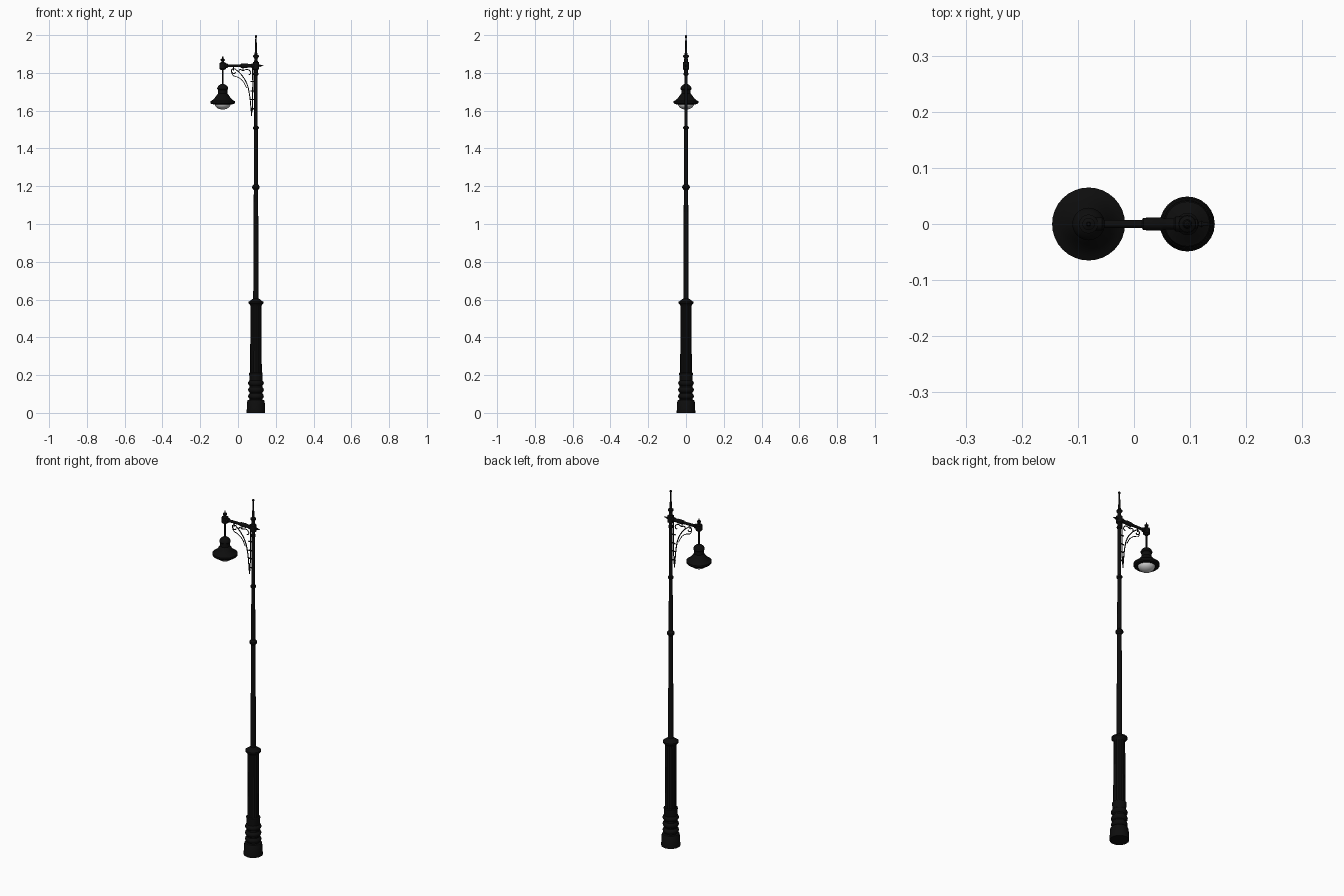
import bpy, bmesh, math
from mathutils import Matrix, Vector

POLE_X, LAMP_X, ARM_Z = 0.095, -0.081, 1.838


def material(name, rgb):
    m = bpy.data.materials.new(name)
    m.diffuse_color = (*rgb, 1)
    return m


BLACK = material("black_iron", (0.004, 0.004, 0.004))
GLASS = material("pale_glass", (0.62, 0.62, 0.62))


def finish(ob, mat, angle=35):
    ob.data.materials.clear()
    ob.data.materials.append(mat)
    bpy.ops.object.select_all(action='DESELECT')
    ob.select_set(True)
    bpy.context.view_layer.objects.active = ob
    bpy.ops.object.shade_smooth_by_angle(angle=math.radians(angle))
    return ob


def lathe(name, profile, loc, mat=BLACK, sides=24, axis='Z', flute=0.0):
    """Revolve (radius, height) points; flute pulls in every second vertex."""
    bm = bmesh.new()
    rings = []
    for r, h in profile:
        ring = []
        for i in range(sides):
            a = 2 * math.pi * i / sides
            rr = r * (1 - flute * (i % 2))
            ring.append(bm.verts.new((rr * math.cos(a), rr * math.sin(a), h)))
        rings.append(ring)
    for lo, hi in zip(rings, rings[1:]):
        for i in range(sides):
            j = (i + 1) % sides
            bm.faces.new((lo[i], lo[j], hi[j], hi[i]))
    bm.faces.new(rings[0][::-1])
    bm.faces.new(rings[-1])
    bmesh.ops.recalc_face_normals(bm, faces=bm.faces)
    if axis == 'X':
        bm.transform(Matrix.Rotation(math.pi / 2, 4, 'Y'))
    me = bpy.data.meshes.new(name)
    bm.to_mesh(me)
    bm.free()
    ob = bpy.data.objects.new(name, me)
    bpy.context.collection.objects.link(ob)
    ob.location = loc
    return finish(ob, mat)


def bar(name, pts, radius):
    """Smooth wrought-iron bar through (x, z) points in the arm's plane."""
    cu = bpy.data.curves.new(name, 'CURVE')
    cu.dimensions = '3D'
    cu.bevel_depth, cu.bevel_resolution = radius, 1
    cu.resolution_u, cu.use_fill_caps = 5, True
    sp = cu.splines.new('BEZIER')
    sp.bezier_points.add(len(pts) - 1)
    for p, (x, z) in zip(sp.bezier_points, pts):
        p.co = (x, 0, z)
        p.handle_left_type = p.handle_right_type = 'AUTO'
    ob = bpy.data.objects.new(name, cu)
    bpy.context.collection.objects.link(ob)
    bpy.ops.object.select_all(action='DESELECT')
    ob.select_set(True)
    bpy.context.view_layer.objects.active = ob
    bpy.ops.object.convert(target='MESH')
    return finish(bpy.context.object, BLACK, 50)


# Stepped base with three rounded rings
base = [(0.049, 0), (0.049, 0.012), (0.046, 0.062), (0.043, 0.068), (0.034, 0.07)]
for z in (0.088, 0.122, 0.158):
    base += [(0.034, z - 0.014), (0.040, z - 0.007), (0.042, z),
             (0.040, z + 0.007), (0.034, z + 0.014)]
base += [(0.034, 0.18), (0.036, 0.205), (0.036, 0.212), (0.030, 0.215)]
lathe("base", base, (POLE_X, 0, 0))

# Fluted lower column and its collar
lathe("lower_column", [(0.031, 0.21), (0.029, 0.575)], (POLE_X, 0, 0), sides=32, flute=0.07)
lathe("column_collar", [(0.029, 0.565), (0.032, 0.572), (0.040, 0.58), (0.040, 0.588),
                        (0.030, 0.594), (0.020, 0.602), (0.015, 0.605)], (POLE_X, 0, 0))

# Tapering shaft with two ring mouldings
lathe("shaft", [(0.0145, 0.60), (0.0115, 1.18), (0.014, 1.183), (0.020, 1.19), (0.020, 1.199),
                (0.014, 1.207), (0.011, 1.21), (0.010, 1.50), (0.015, 1.505), (0.015, 1.513),
                (0.009, 1.518), (0.009, 1.79)], (POLE_X, 0, 0), sides=16)

# Head of the pole, finial and spike
lathe("pole_head", [(0.009, 1.785), (0.013, 1.79), (0.013, 1.798), (0.010, 1.802), (0.010, 1.815),
                    (0.016, 1.82), (0.016, 1.856), (0.010, 1.86), (0.008, 1.872), (0.010, 1.878),
                    (0.015, 1.885), (0.015, 1.891), (0.008, 1.897), (0.006, 1.91), (0.0035, 1.985),
                    (0.006, 1.99), (0.006, 1.996), (0.002, 2.0)], (POLE_X, 0, 0), sides=16)

# Horizontal arm with sleeve, built along x
lathe("arm", [(0.012, 0.0), (0.012, 0.024), (0.0075, 0.028), (0.0075, 0.095), (0.011, 0.098),
              (0.012, 0.13), (0.010, 0.134), (0.010, 0.152), (0.013, 0.155), (0.013, 0.176)],
      (LAMP_X, 0, ARM_Z), sides=16, axis='X')
lathe("arm_rear_finial", [(0.008, 0.0), (0.008, 0.018), (0.003, 0.02), (0.006, 0.025),
                          (0.003, 0.029), (0.002, 0.04)],
      (POLE_X, 0, ARM_Z), sides=12, axis='X')

# Lamp joint, finial and hanging rod
lathe("lamp_joint", [(0.009, 1.815), (0.017, 1.822), (0.017, 1.852), (0.009, 1.856), (0.006, 1.862),
                     (0.011, 1.867), (0.011, 1.872), (0.004, 1.876), (0.003, 1.886)],
      (LAMP_X, 0, 0), sides=16)
lathe("hanging_rod", [(0.0045, 1.73), (0.0045, 1.82)], (LAMP_X, 0, 0), sides=10)

# Lamp housing: neck, flared shade, open underside
lathe("lamp_shade", [(0.007, 1.742), (0.014, 1.738), (0.024, 1.73), (0.029, 1.72), (0.029, 1.714),
                     (0.025, 1.71), (0.025, 1.69), (0.029, 1.686), (0.036, 1.676), (0.046, 1.663),
                     (0.056, 1.655), (0.065, 1.65), (0.065, 1.641), (0.060, 1.635), (0.045, 1.633),
                     (0.043, 1.642)][::-1], (LAMP_X, 0, 0), sides=32)

# Glass bowl under the shade
bowl = [(0.043 * math.cos(a), 1.637 - 0.031 * math.sin(a))
        for a in [math.radians(d) for d in (0, 15, 30, 45, 60, 75, 88)]]
lathe("glass_bowl", bowl, (LAMP_X, 0, 0), GLASS, sides=32)

# Scrolled bracket beneath the arm
bar("bracket_arc", [(-0.012, 1.803), (-0.020, 1.797), (-0.030, 1.80), (-0.035, 1.812),
                    (-0.024, 1.822), (-0.005, 1.812), (0.022, 1.785), (0.046, 1.745),
                    (0.060, 1.69), (0.067, 1.63), (0.072, 1.572)], 0.0028)
bar("bracket_inner_arc", [(-0.035, 1.808), (-0.028, 1.788), (0.0, 1.777), (0.026, 1.756),
                          (0.046, 1.72)], 0.002)
bar("bracket_top_scroll", [(0.004, 1.806), (0.010, 1.818), (0.026, 1.812), (0.045, 1.818),
                           (0.062, 1.812), (0.066, 1.795), (0.056, 1.79)], 0.0025)
bar("bracket_upright", [(0.078, 1.825), (0.078, 1.70), (0.075, 1.59)], 0.0028)
for i, z in enumerate((1.755, 1.705, 1.66, 1.61)):
    bar(f"bracket_tie_{i + 1}", [(0.066, z), (0.095, z)], 0.0035)
for i, x in enumerate((-0.024, 0.026)):
    bar(f"bracket_hanger_{i + 1}", [(x, 1.812), (x, 1.838)], 0.0025)
